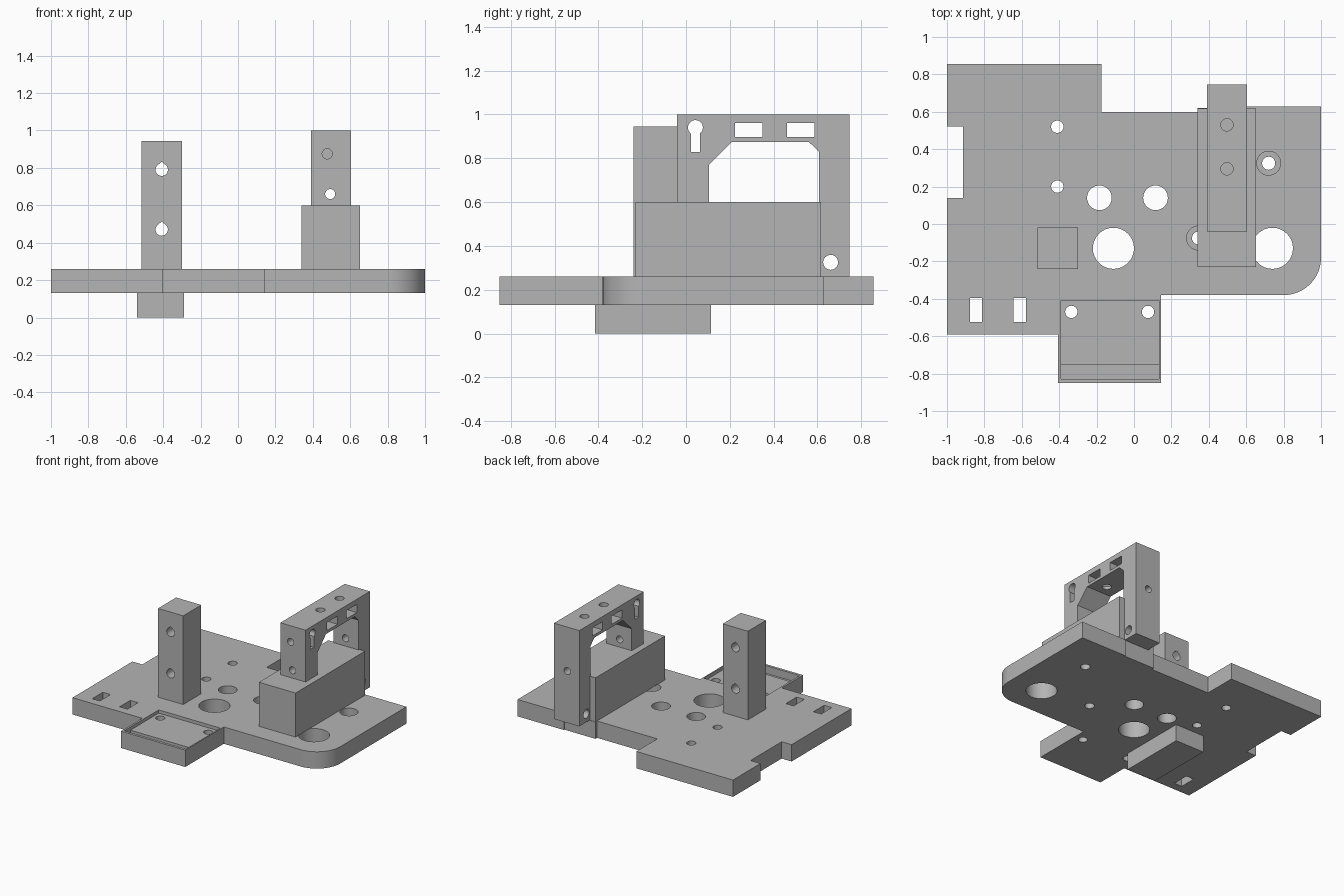
import bpy, bmesh, math

if "Cube" in bpy.data.objects:
    bpy.data.objects.remove(bpy.data.objects["Cube"])

grey = bpy.data.materials.new("light_grey")
grey.diffuse_color = (0.46, 0.46, 0.46, 1)
grey.use_nodes = True
grey.node_tree.nodes["Principled BSDF"].inputs["Base Color"].default_value = grey.diffuse_color


def prism(name, pts, axis, a, b):
    """Extrude a 2D outline along an axis from a to b."""
    place = {'z': lambda u, v, w: (u, v, w),
             'y': lambda u, v, w: (u, w, v),
             'x': lambda u, v, w: (w, u, v)}[axis]
    bm = bmesh.new()
    lo = [bm.verts.new(place(u, v, a)) for u, v in pts]
    hi = [bm.verts.new(place(u, v, b)) for u, v in pts]
    bm.faces.new(lo)
    bm.faces.new(hi)
    n = len(pts)
    for i in range(n):
        j = (i + 1) % n
        bm.faces.new((lo[i], lo[j], hi[j], hi[i]))
    bmesh.ops.recalc_face_normals(bm, faces=bm.faces)
    mesh = bpy.data.meshes.new(name)
    bm.to_mesh(mesh)
    bm.free()
    mesh.materials.append(grey)
    ob = bpy.data.objects.new(name, mesh)
    bpy.context.collection.objects.link(ob)
    return ob


def arc(cx, cy, r, a0, a1, n):
    return [(cx + r * math.cos(math.radians(a0 + (a1 - a0) * i / n)),
             cy + r * math.sin(math.radians(a0 + (a1 - a0) * i / n))) for i in range(n + 1)]


def circle(cx, cy, r):
    return arc(cx, cy, r, 0, 360, 32)[:-1]


def teardrop(cx, cy, r):
    return arc(cx, cy, r, 135, 405, 24) + [(cx, cy + r * 1.3)]


def rect(u0, u1, v0, v1):
    return [(u0, v0), (u1, v0), (u1, v1), (u0, v1)]


def cut(ob, pts, axis, a, b):
    """Subtract an extruded outline and bake the result."""
    cutter = prism("cutter", pts, axis, a, b)
    cutter.hide_render = True
    mod = ob.modifiers.new("cut", 'BOOLEAN')
    mod.operation = 'DIFFERENCE'
    mod.solver = 'EXACT'
    mod.object = cutter
    bpy.context.view_layer.update()
    baked = bpy.data.meshes.new_from_object(ob.evaluated_get(bpy.context.evaluated_depsgraph_get()))
    ob.modifiers.clear()
    ob.data = baked
    bpy.data.objects.remove(cutter)


# Base plate with side notch, front tab and one rounded corner
outline = [(-1, 0.855), (-1, 0.52), (-0.915, 0.52), (-0.915, 0.14), (-1, 0.14), (-1, -0.59),
           (-0.405, -0.59), (-0.405, -0.85), (0.145, -0.85), (0.145, -0.38)]
outline += arc(0.8, -0.18, 0.2, -90, 0, 16)
outline += [(1, 0.627), (0.605, 0.627), (0.605, 0.62), (0.34, 0.62), (0.34, 0.60),
            (-0.175, 0.60), (-0.175, 0.855)]
plate = prism("base_plate", outline, 'z', 0.13, 0.26)

# Through holes in the plate
for x, y, r in [(-0.41, 0.52, 0.033), (-0.41, 0.20, 0.033), (-0.185, 0.14, 0.066),
                (0.115, 0.14, 0.066), (-0.11, -0.13, 0.11), (0.74, -0.13, 0.11),
                (-0.335, -0.47, 0.033), (0.075, -0.47, 0.033)]:
    cut(plate, circle(x, y, r), 'z', 0, 0.4)

# Counterbored screw holes
for x, y in [(0.72, 0.325), (0.345, -0.075)]:
    cut(plate, circle(x, y, 0.064), 'z', 0.2, 0.4)
    cut(plate, circle(x, y, 0.035), 'z', 0, 0.4)

# Rectangular slots
for x in (-0.845, -0.61):
    cut(plate, rect(x - 0.033, x + 0.033, -0.525, -0.395), 'z', 0, 0.4)

# Tray recess with a deeper front groove
cut(plate, rect(-0.39, 0.135, -0.83, -0.41), 'z', 0.235, 0.4)
cut(plate, rect(-0.39, 0.135, -0.83, -0.755), 'z', 0.2, 0.4)

# Foot block below the plate
prism("foot_block", rect(-0.54, -0.29, -0.415, 0.115), 'z', 0, 0.13)

# Upright post with two teardrop holes
post = prism("upright_post", rect(-0.515, -0.30, -0.24, -0.02), 'z', 0.26, 0.945)
for z in (0.47, 0.79):
    cut(post, teardrop(-0.408, z, 0.033), 'y', -0.5, 0.3)

# Bracket block
prism("bracket_block", rect(0.34, 0.653, -0.23, 0.617), 'z', 0.26, 0.6)

# Arch bracket with rear leg reaching the plate
arch = prism("arch_bracket", [(-0.04, 0.6), (0.105, 0.6), (0.105, 0.77), (0.21, 0.875),
                              (0.56, 0.875), (0.607, 0.83), (0.607, 0.6), (0.617, 0.6),
                              (0.617, 0.26), (0.745, 0.26), (0.745, 1.0), (-0.04, 1.0)],
             'x', 0.39, 0.605)

# Side windows, keyhole and lower side hole
for y in (0.287, 0.523):
    cut(arch, rect(y - 0.063, y + 0.063, 0.897, 0.96), 'x', 0.2, 0.8)
keyhole = arc(0.043, 0.94, 0.034, -53, 233, 24) + [(0.0225, 0.828), (0.0635, 0.828)]
cut(arch, keyhole, 'x', 0.2, 0.8)
cut(arch, circle(0.66, 0.325, 0.034), 'x', 0.2, 0.8)

# Screw holes from the top and the front
for y in (0.295, 0.53):
    cut(arch, circle(0.497, y, 0.033), 'z', 0.8, 1.2)
cut(arch, circle(0.493, 0.66, 0.027), 'y', -0.3, 1.0)
cut(arch, circle(0.477, 0.875, 0.027), 'y', -0.3, 0.09)

# Smooth the round walls, keep edges sharp
for ob in bpy.context.scene.objects:
    ob.select_set(True)
    bpy.context.view_layer.objects.active = ob
bpy.ops.object.shade_smooth_by_angle(angle=math.radians(30))
